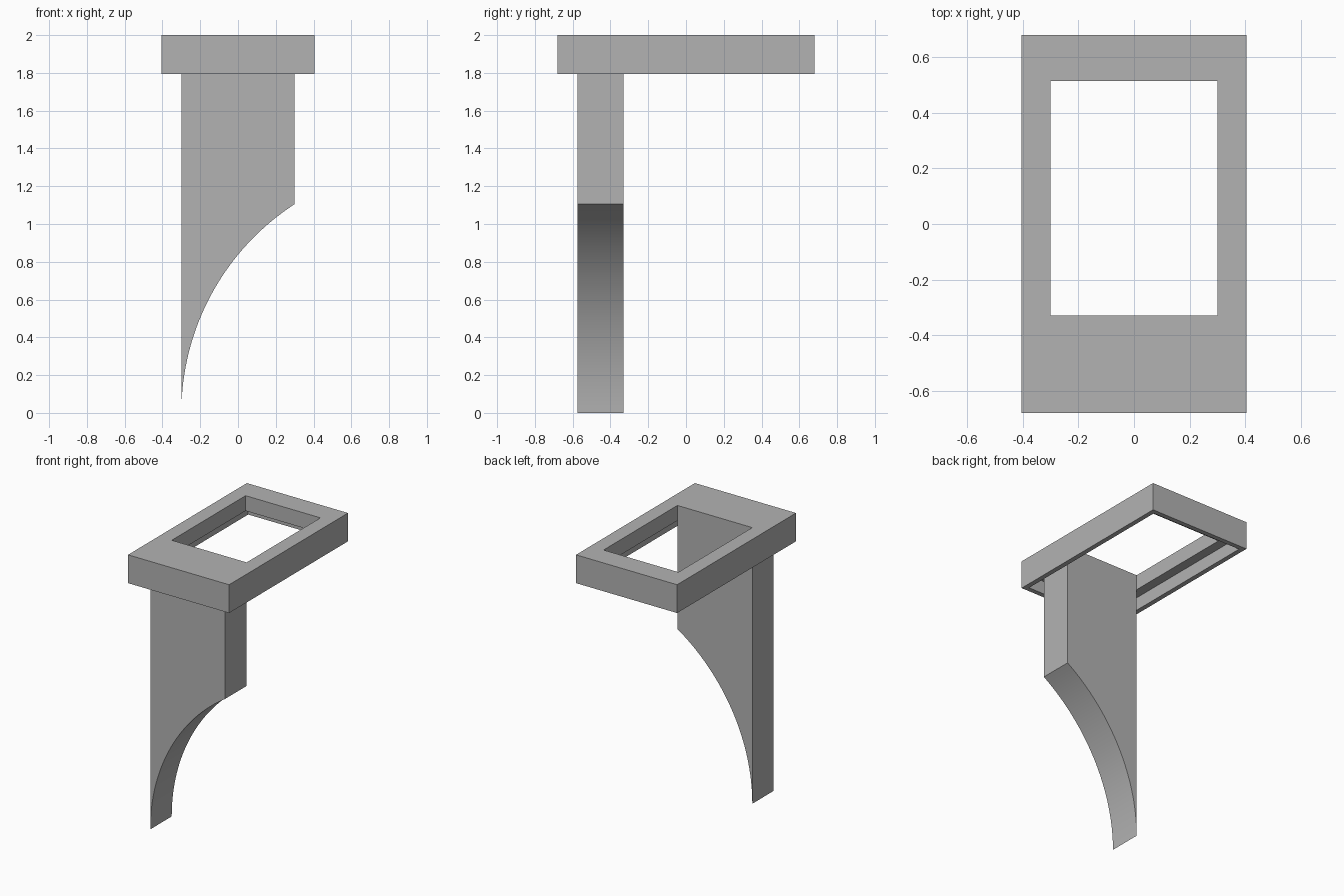
import bpy
import bmesh
import math

cube = bpy.data.objects.get("Cube")
if cube:
    bpy.data.objects.remove(cube, do_unlink=True)

grey = bpy.data.materials.new("plain grey")
grey.use_nodes = True
colour = (0.45, 0.45, 0.45, 1)
grey.diffuse_color = colour
grey.node_tree.nodes["Principled BSDF"].inputs["Base Color"].default_value = colour

BOTTOM, LEDGE, TOP = 1.795, 1.89, 2.0


def finish(name, bm):
    bmesh.ops.recalc_face_normals(bm, faces=bm.faces)
    mesh = bpy.data.meshes.new(name)
    bm.to_mesh(mesh)
    bm.free()
    mesh.materials.append(grey)
    obj = bpy.data.objects.new(name, mesh)
    bpy.context.collection.objects.link(obj)
    return obj


def ring(bm, half_x, y0, y1, z):
    corners = ((-half_x, y0), (half_x, y0), (half_x, y1), (-half_x, y1))
    return [bm.verts.new((x, y, z)) for x, y in corners]


# Top frame: rectangular loops joined around, with a recess underneath
bm = bmesh.new()
outer, opening, recess = (0.405, -0.68, 0.68), (0.30, -0.33, 0.515), (0.37, -0.645, 0.645)
loops = [ring(bm, *outer, BOTTOM), ring(bm, *outer, TOP),
         ring(bm, *opening, TOP), ring(bm, *opening, LEDGE),
         ring(bm, *recess, LEDGE), ring(bm, *recess, BOTTOM)]
for a, b in zip(loops, loops[1:] + loops[:1]):
    for i in range(4):
        j = (i + 1) % 4
        bm.faces.new((a[i], a[j], b[j], b[i]))
finish("top_frame", bm)

# Support: flat panel whose lower edge is a concave arc, extruded in depth
HALF, FRONT, BACK, RADIUS = 0.30, -0.575, -0.33, 1.318
end_angle = math.acos((RADIUS - 2 * HALF) / RADIUS)
steps = 32
profile = [(-HALF, LEDGE)]
for i in range(steps + 1):
    t = end_angle * i / steps
    profile.append((RADIUS - HALF - RADIUS * math.cos(t), RADIUS * math.sin(t)))
profile.append((HALF, LEDGE))

bm = bmesh.new()
face = bm.faces.new([bm.verts.new((x, FRONT, z)) for x, z in profile])
moved = bmesh.ops.extrude_face_region(bm, geom=[face], use_keep_orig=True)["geom"]
bmesh.ops.translate(bm, vec=(0, BACK - FRONT, 0),
                    verts=[v for v in moved if isinstance(v, bmesh.types.BMVert)])
support = finish("support_panel", bm)

# Smooth the arc while keeping the panel edges crisp
bpy.ops.object.select_all(action="DESELECT")
support.select_set(True)
bpy.context.view_layer.objects.active = support
bpy.ops.object.shade_smooth_by_angle(angle=math.radians(20))
